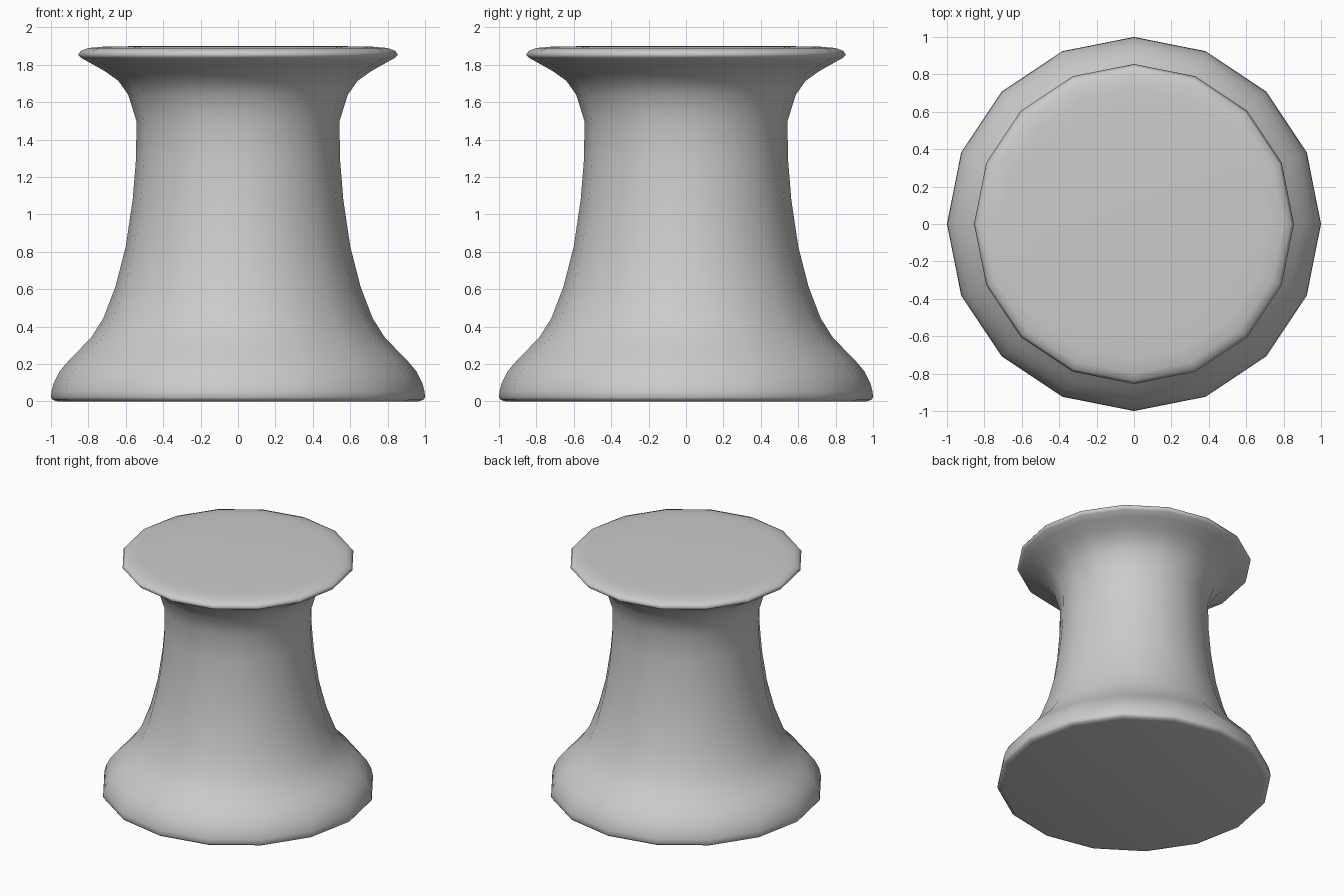
import bpy, bmesh, math

if "Cube" in bpy.data.objects:
    bpy.data.objects.remove(bpy.data.objects["Cube"])

SIDES = 16
# outline from bottom centre to top centre: (radius, height)
PROFILE = [
    (0.96, 0.0), (0.99, 0.008), (1.0, 0.022), (0.997, 0.055), (0.985, 0.10), (0.955, 0.16),
    (0.90, 0.225), (0.845, 0.28), (0.783, 0.345), (0.72, 0.445), (0.655, 0.615),
    (0.60, 0.83), (0.563, 1.08), (0.545, 1.30), (0.543, 1.50), (0.587, 1.64),
    (0.64, 1.715), (0.71, 1.765), (0.79, 1.81), (0.84, 1.838), (0.855, 1.855),
    (0.84, 1.875), (0.80, 1.89), (0.72, 1.897), (0.55, 1.90),
]

# flared pedestal body
bm = bmesh.new()
rings = []
for r, z in PROFILE:
    rings.append([bm.verts.new((r * math.cos(math.tau * i / SIDES),
                                r * math.sin(math.tau * i / SIDES), z))
                  for i in range(SIDES)])
for a, b in zip(rings, rings[1:]):
    for i in range(SIDES):
        j = (i + 1) % SIDES
        bm.faces.new((a[i], a[j], b[j], b[i]))

# flat base and top
bm.faces.new(rings[0][::-1])
bm.faces.new(rings[-1])

mesh = bpy.data.meshes.new("flared_pedestal")
bm.to_mesh(mesh)
bm.free()
for p in mesh.polygons:
    p.use_smooth = True
obj = bpy.data.objects.new("flared_pedestal", mesh)
bpy.context.collection.objects.link(obj)
